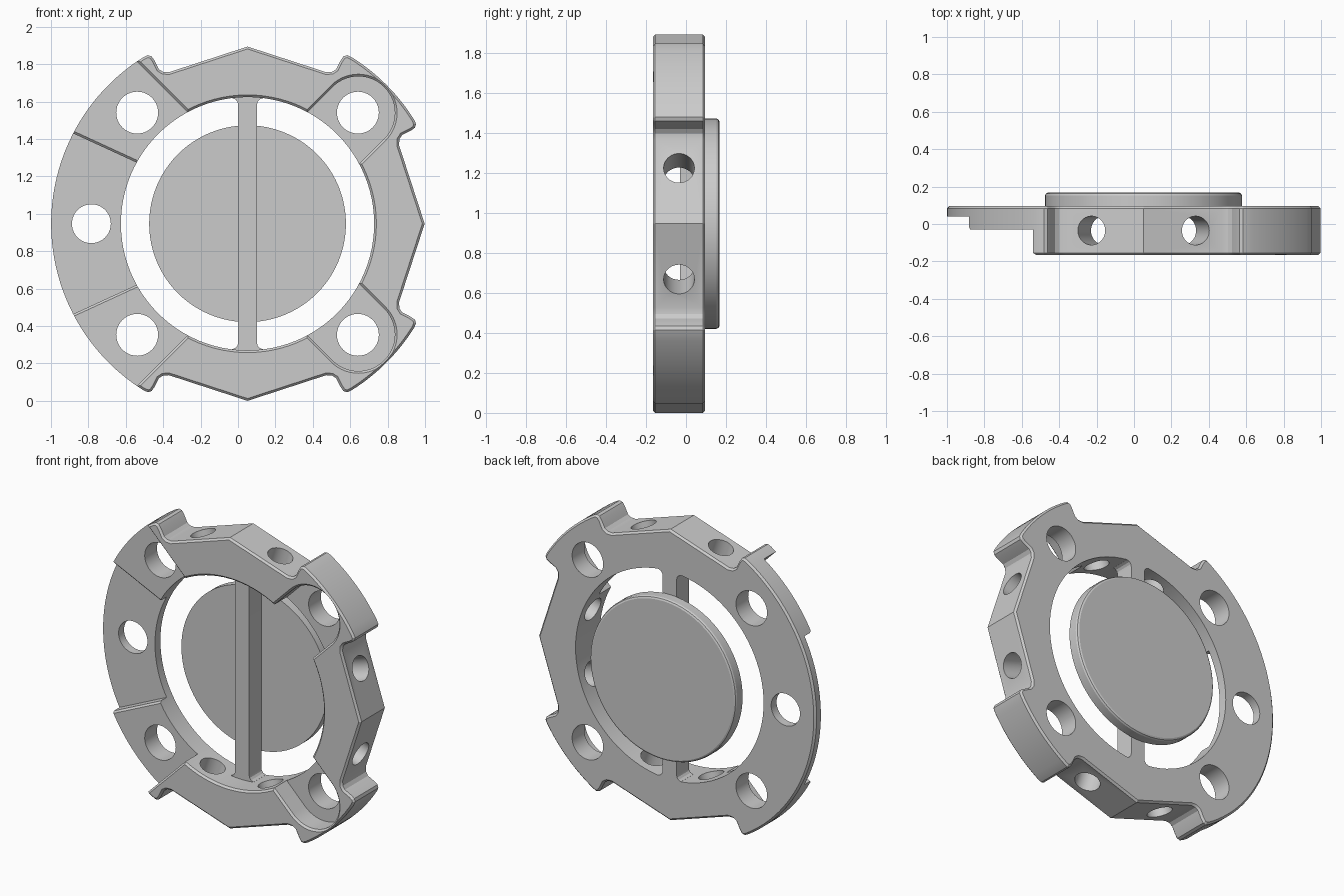
import bpy, bmesh, math
from mathutils import Vector, Matrix

if "Cube" in bpy.data.objects:
    bpy.data.objects.remove(bpy.data.objects["Cube"])

CX, CZ = 0.051, 0.947          # ring centre
FRONT, BACK, STEP, PLATE = -0.166, 0.096, -0.03, 0.04
R_OUT, R_IN, EDGE = 1.05, 0.677, 0.012


def polar(r, a, c=(0, 0)):
    return (c[0] + r * math.cos(math.radians(a)), c[1] + r * math.sin(math.radians(a)))


def arc(r, a0, a1, n, c=(0, 0)):
    return [polar(r, a0 + (a1 - a0) * i / n, c) for i in range(n + 1)]


def circle(r, n, c=(0, 0)):
    return arc(r, 0, 360, n, c)[:-1]


def offset(pts, d):
    """Grow a counter-clockwise outline by d."""
    out, n = [], len(pts)
    for i in range(n):
        p, q, s = Vector(pts[i - 1]), Vector(pts[i]), Vector(pts[(i + 1) % n])
        a, b = (q - p).normalized(), (s - q).normalized()
        n1, n2 = Vector((a.y, -a.x)), Vector((b.y, -b.x))
        out.append(q + (n1 + n2) * (d / (1 + n1.dot(n2))))
    return out


def prism(name, pts, layers):
    """Stack an x/z outline through (y, offset) layers and cap both ends."""
    bm = bmesh.new()
    rings = [[bm.verts.new((p[0] + CX, y, p[1] + CZ)) for p in offset(pts, d)]
             for y, d in layers]
    n = len(pts)
    for r0, r1 in zip(rings, rings[1:]):
        for i in range(n):
            j = (i + 1) % n
            bm.faces.new((r0[i], r0[j], r1[j], r1[i]))
    bm.faces.new(rings[0])
    bm.faces.new(rings[-1])
    bmesh.ops.recalc_face_normals(bm, faces=bm.faces)
    return finish(name, bm)


def finish(name, bm):
    mesh = bpy.data.meshes.new(name)
    bm.to_mesh(mesh)
    bm.free()
    ob = bpy.data.objects.new(name, mesh)
    bpy.context.collection.objects.link(ob)
    return ob


def activate(ob):
    bpy.ops.object.select_all(action='DESELECT')
    ob.select_set(True)
    bpy.context.view_layer.objects.active = ob


def cut(ob, cutter):
    cutter.hide_render = True
    activate(ob)
    mod = ob.modifiers.new("cut", 'BOOLEAN')
    mod.operation, mod.solver, mod.object = 'DIFFERENCE', 'EXACT', cutter
    bpy.ops.object.modifier_apply(modifier=mod.name)
    bpy.data.objects.remove(cutter)


def smooth(ob):
    activate(ob)
    bpy.ops.object.shade_smooth_by_angle(angle=math.radians(25))


# Ring outline: round lugs, notches and pointed flats
notch = [(0.42, 0.810), (0.452, 0.812), (0.474, 0.826), (0.497, 0.872), (0.513, 0.895), (0.533, 0.901)]
upper = [(0.947, 0)] + [(z, x) for x, z in notch] + arc(R_OUT, 32, 58, 14)
upper += notch[::-1] + [(0, 0.947)] + [(-x, z) for x, z in notch] + arc(R_OUT, 122, 180, 30)
outline = upper + [(x, -z) for x, z in upper[-2:0:-1]]
ring = prism("ring_body", outline, [(FRONT, -EDGE), (FRONT + EDGE, 0), (BACK - EDGE, 0), (BACK, -EDGE)])

# Central opening with chamfered front rim
lip = [(FRONT - 0.01, EDGE + 0.01), (FRONT + EDGE, 0)]
cut(ring, prism("opening_cutter", circle(R_IN, 96), lip + [(0.2, 0)]))

# Lowered left side: pads around the holes, then the thin plate between them
pads = [(-0.2, 0.476), (-1.4, 1.676), (-1.4, -1.676), (-0.2, -0.476)]
cut(ring, prism("pad_cutter", pads, lip + [(STEP, 0)]))
plate = [(-0.35, 0.215), (-1.3, 0.652), (-1.3, -0.652), (-0.35, -0.215)]
cut(ring, prism("plate_cutter", plate, [(STEP - 0.015, 0.027), (STEP + EDGE, 0), (PLATE, 0)]))

# Rounded pockets around the right-hand holes
for a in (45, -45):
    end = polar(0.838, a)
    inner = polar(0.3, a)
    slot = [polar(0.195, a - 90, inner)] + arc(0.195, a - 90, a + 90, 28, end) + [polar(0.195, a + 90, inner)]
    cut(ring, prism("pocket_cutter", slot, lip + [(STEP, 0)]))

# Mounting holes
holes = [((x, z), 0.112) for x in (-0.59, 0.59) for z in (-0.594, 0.594)] + [((-0.835, 0), 0.104)]
for c, r in holes:
    cut(ring, prism("hole_cutter", circle(r, 40, c), [(-0.3, 0), (0.3, 0)]))

# Radial holes through the pointed flats
for mid in (0, 90, -90):
    for a in (mid - 18, mid + 18):
        x, z = polar(0.9, a)
        turn = Vector((0, 0, 1)).rotation_difference(Vector((x, 0, z))).to_matrix().to_4x4()
        bm = bmesh.new()
        bmesh.ops.create_cone(bm, cap_ends=True, segments=40, radius1=0.077, radius2=0.077, depth=0.8,
                              matrix=Matrix.Translation((x + CX, -0.035, z + CZ)) @ turn)
        cut(ring, finish("radial_cutter", bm))
smooth(ring)

# Cross bar with flared ends that sink into the ring
flare = [(0.05, 0.635), (0.054, 0.652), (0.064, 0.664), (0.082, 0.671), (0.082, 0.69)]
half = flare + [(-x, z) for x, z in flare[::-1]]
bar = prism("cross_bar", half + [(-x, -z) for x, z in half], [(STEP, 0), (BACK, 0)])
smooth(bar)

# Round centre disc on the back
disc = prism("centre_disc", circle(0.526, 96), [(BACK, 0), (0.153, 0), (0.163, -0.005), (0.168, -0.015)])
smooth(disc)
